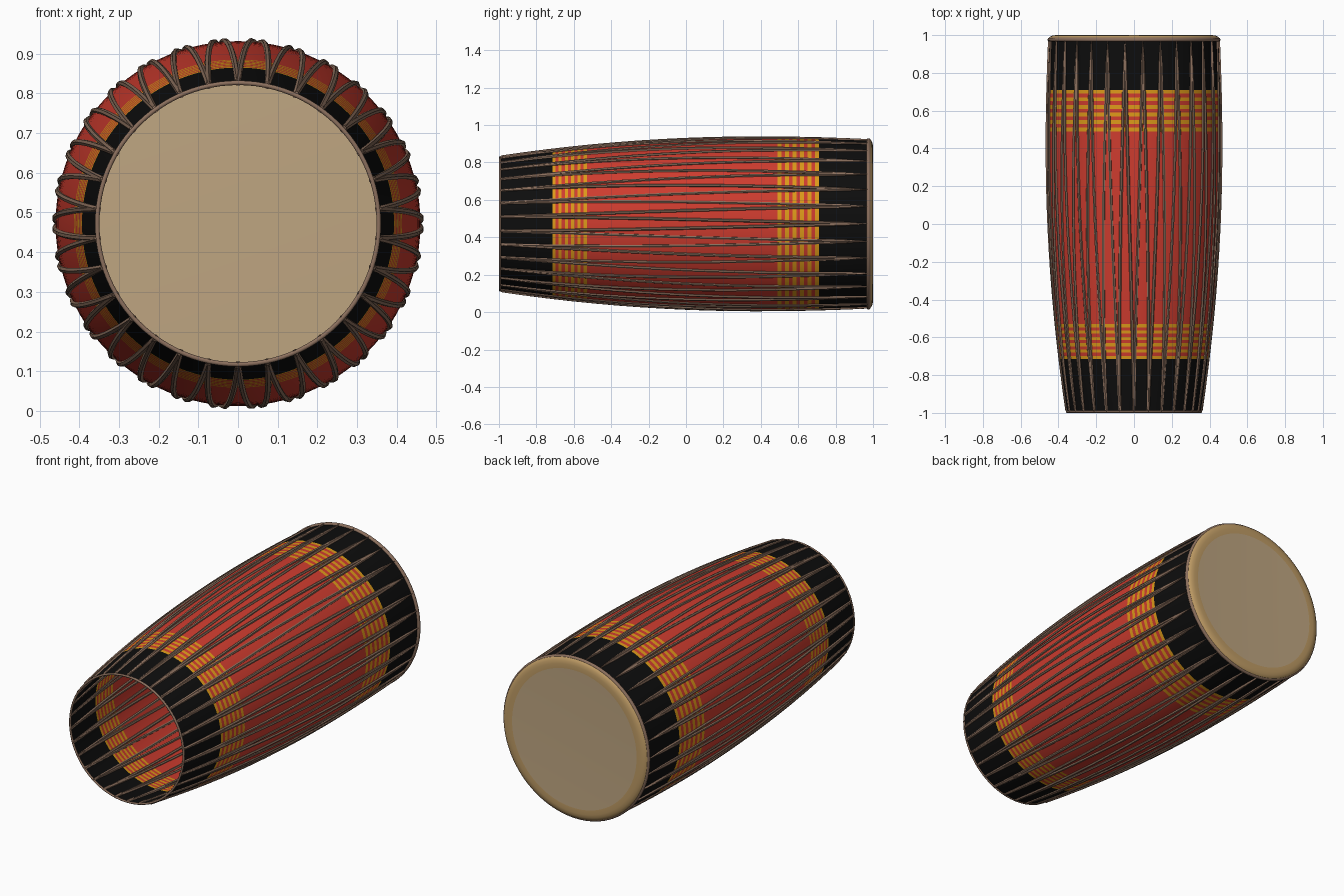
import bpy, bmesh, math

if "Cube" in bpy.data.objects:
    bpy.data.objects.remove(bpy.data.objects["Cube"])

AXIS_Z = 0.472
SIDES = 96
LACES = 30


def material(name, rgb):
    m = bpy.data.materials.new(name)
    m.use_nodes = True
    m.diffuse_color = (*rgb, 1)
    m.node_tree.nodes["Principled BSDF"].inputs["Base Color"].default_value = (*rgb, 1)
    return m


red = material("red lacquer", (0.62, 0.045, 0.028))
yellow = material("yellow stripe", (0.72, 0.32, 0.01))
black = material("black band", (0.004, 0.004, 0.004))
rope = material("brown rope", (0.26, 0.16, 0.11))
skin = material("pale skin", (0.52, 0.38, 0.22))
rim_tan = material("tan skin edge", (0.52, 0.33, 0.13))


def body_radius(y):
    return 0.46 - (0.0536 if y < 0.4 else 0.04) * (y - 0.4) ** 2


def around(y, r, a):
    """Point at angle a (from the top) and radius r about the drum axis."""
    return (r * math.sin(a), y, AXIS_Z + r * math.cos(a))


def lathe(name, profile, mats, rule=lambda y, r: 0, closed=False):
    """Spin (y, r) points about the drum axis; rule picks each row's material."""
    bm = bmesh.new()
    rings = []
    for y, r in profile:
        if r == 0:
            rings.append([bm.verts.new((0, y, AXIS_Z))] * SIDES)
        else:
            rings.append([bm.verts.new(around(y, r, math.tau * i / SIDES)) for i in range(SIDES)])
    rows = len(profile) if closed else len(profile) - 1
    for k in range(rows):
        n = (k + 1) % len(profile)
        (y0, r0), (y1, r1) = profile[k], profile[n]
        for i in range(SIDES):
            j = (i + 1) % SIDES
            corners = [rings[k][i], rings[k][j], rings[n][j], rings[n][i]]
            f = bm.faces.new(list(dict.fromkeys(corners)))
            f.material_index = rule((y0 + y1) / 2, (r0 + r1) / 2)
    bmesh.ops.recalc_face_normals(bm, faces=bm.faces)
    return finish(name, bm, mats)


def finish(name, bm, mats):
    me = bpy.data.meshes.new(name)
    bm.to_mesh(me)
    bm.free()
    ob = bpy.data.objects.new(name, me)
    bpy.context.collection.objects.link(ob)
    for m in mats:
        me.materials.append(m)
    smooth(ob)
    return ob


def smooth(ob):
    bpy.ops.object.select_all(action="DESELECT")
    ob.select_set(True)
    bpy.context.view_layer.objects.active = ob
    bpy.ops.object.shade_smooth_by_angle(angle=math.radians(40))


def hoop(name, y, r, thick, mat):
    circle = [(y + thick * math.cos(t), r + thick * math.sin(t))
              for t in (math.tau * k / 10 for k in range(10))]
    lathe(name, circle, [mat], closed=True)


# Barrel shell, open at the front, with striped bands
BANDS = [(-0.715, -0.53), (0.49, 0.71)]
STRIPES = 11


def span(a, b, n):
    return [a + (b - a) * i / n for i in range(n)]


def shell_colour(y, r):
    if y < BANDS[0][0] or y > BANDS[1][1]:
        return 2
    for a, b in BANDS:
        if a < y < b:
            return 1 - int((y - a) / (b - a) * STRIPES) % 2
    return 0


rows = (span(-0.995, BANDS[0][0], 5) + span(*BANDS[0], STRIPES)
        + span(BANDS[0][1], BANDS[1][0], 14) + span(*BANDS[1], STRIPES)
        + span(BANDS[1][1], 0.975, 5) + [0.975])
lathe("drum_shell", [(y, body_radius(y)) for y in rows], [red, yellow, black], shell_colour)

# Stretched skin with a rounded edge at the back
lathe("drum_head",
      [(0.972, 0.452), (0.982, 0.452), (0.991, 0.445), (0.997, 0.432),
       (1.0, 0.415), (0.999, 0.39), (0.998, 0.0)],
      [rim_tan, skin], lambda y, r: int(r < 0.39))

# Rope hoops at both ends
hoop("back_hoop", 0.976, 0.447, 0.011, rope)
hoop("front_hoop", -0.994, body_radius(-1), 0.006, rope)

# One continuous lacing, zigzagging between the hoops
STEPS = 16
FRONT, BACK = -0.985, 0.97
half = math.pi / LACES
path = []
for n in range(LACES):
    a = n * 2 * half
    # tuck over the front edge to the inside
    path += [around(-0.992, body_radius(-1) - 0.004, a),
             around(-0.93, body_radius(-0.93) - 0.006, a),
             around(-0.992, body_radius(-1) - 0.002, a + 0.002)]
    out = [(FRONT + (BACK - FRONT) * k / STEPS, k / STEPS) for k in range(STEPS + 1)]
    path += [around(y, body_radius(y) + 0.001, a + t * half) for y, t in out]
    path += [around(y, body_radius(y) + 0.001, a + (2 - t) * half) for y, t in out[-2::-1]]

cu = bpy.data.curves.new("lacing", "CURVE")
cu.dimensions = "3D"
cu.bevel_depth = 0.008
cu.bevel_resolution = 1
sp = cu.splines.new("POLY")
sp.points.add(len(path) - 1)
for p, co in zip(sp.points, path):
    p.co = (*co, 1)
sp.use_cyclic_u = True
cu.materials.append(rope)
lacing = bpy.data.objects.new("lacing", cu)
bpy.context.collection.objects.link(lacing)
bpy.ops.object.select_all(action="DESELECT")
lacing.select_set(True)
bpy.context.view_layer.objects.active = lacing
bpy.ops.object.convert(target="MESH")
smooth(bpy.context.view_layer.objects.active)
